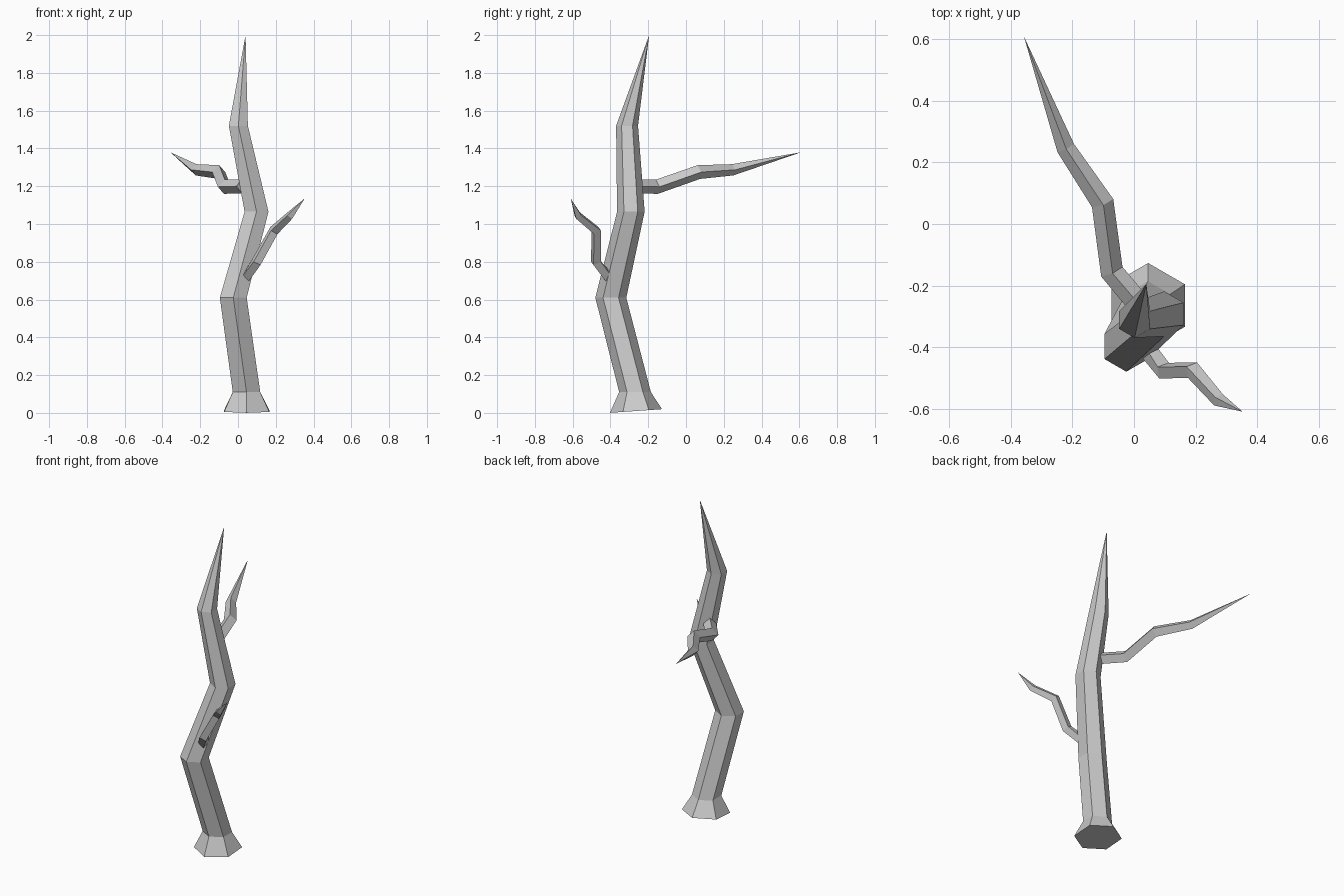
import bpy, bmesh
from math import sin, cos, pi
from mathutils import Vector

if "Cube" in bpy.data.objects:
    bpy.data.objects.remove(bpy.data.objects["Cube"])

def loft(name, rings, tip):
    """Bridge equal rings, cap the first one and close the last to a point."""
    bm = bmesh.new()
    loops = [[bm.verts.new(p) for p in ring] for ring in rings]
    n = len(loops[0])
    bm.faces.new(loops[0][::-1])
    for a, b in zip(loops, loops[1:]):
        for i in range(n):
            j = (i + 1) % n
            bm.faces.new((a[i], a[j], b[j], b[i]))
    top = bm.verts.new(tip)
    for i in range(n):
        bm.faces.new((loops[-1][i], loops[-1][(i + 1) % n], top))
    bmesh.ops.recalc_face_normals(bm, faces=bm.faces)
    mesh = bpy.data.meshes.new(name)
    bm.to_mesh(mesh)
    bm.free()
    obj = bpy.data.objects.new(name, mesh)
    bpy.context.collection.objects.link(obj)
    return obj

def trunk_ring(x, y, z, r, slope=0.0):
    """Six-sided ring with a corner facing the back."""
    pts = []
    for i in range(6):
        a = pi / 2 + i * pi / 3
        pts.append((x + r * cos(a), y + r * sin(a), z + slope * r * sin(a)))
    return pts

def branch(name, path, tip):
    """Four-sided diamond section swept along (x, y, z, radius) points."""
    pts = [Vector(p[:3]) for p in path] + [Vector(tip)]
    rings = []
    for i, p in enumerate(path):
        t = (pts[i + 1] - pts[i]).normalized()
        if i:
            t = (t + (pts[i] - pts[i - 1]).normalized()).normalized()
        side = t.cross(Vector((0, 0, 1))).normalized()
        up = side.cross(t)
        r = p[3]
        rings.append([pts[i] + side * r * cos(k * pi / 2) + up * r * sin(k * pi / 2)
                      for k in range(4)])
    return loft(name, rings, tip)

# Crooked trunk with flared foot
loft("trunk", [
    trunk_ring(0.046, -0.265, 0.01, 0.138, 0.07),
    trunk_ring(0.045, -0.27, 0.11, 0.084),
    trunk_ring(-0.025, -0.398, 0.61, 0.082),
    trunk_ring(0.098, -0.292, 1.065, 0.073),
    trunk_ring(0.002, -0.312, 1.52, 0.058),
], (0.04, -0.195, 2.0))

# Long upper branch reaching back
branch("upper_branch", [
    (0.02, -0.265, 1.2, 0.037),
    (-0.072, -0.155, 1.197, 0.038),
    (-0.102, 0.068, 1.275, 0.037),
    (-0.222, 0.247, 1.287, 0.03),
], (-0.358, 0.61, 1.38))

# Short lower branch reaching forward
branch("lower_branch", [
    (0.045, -0.41, 0.72, 0.03),
    (0.098, -0.477, 0.8, 0.03),
    (0.19, -0.475, 0.965, 0.029),
    (0.275, -0.572, 1.045, 0.023),
], (0.353, -0.61, 1.135))
